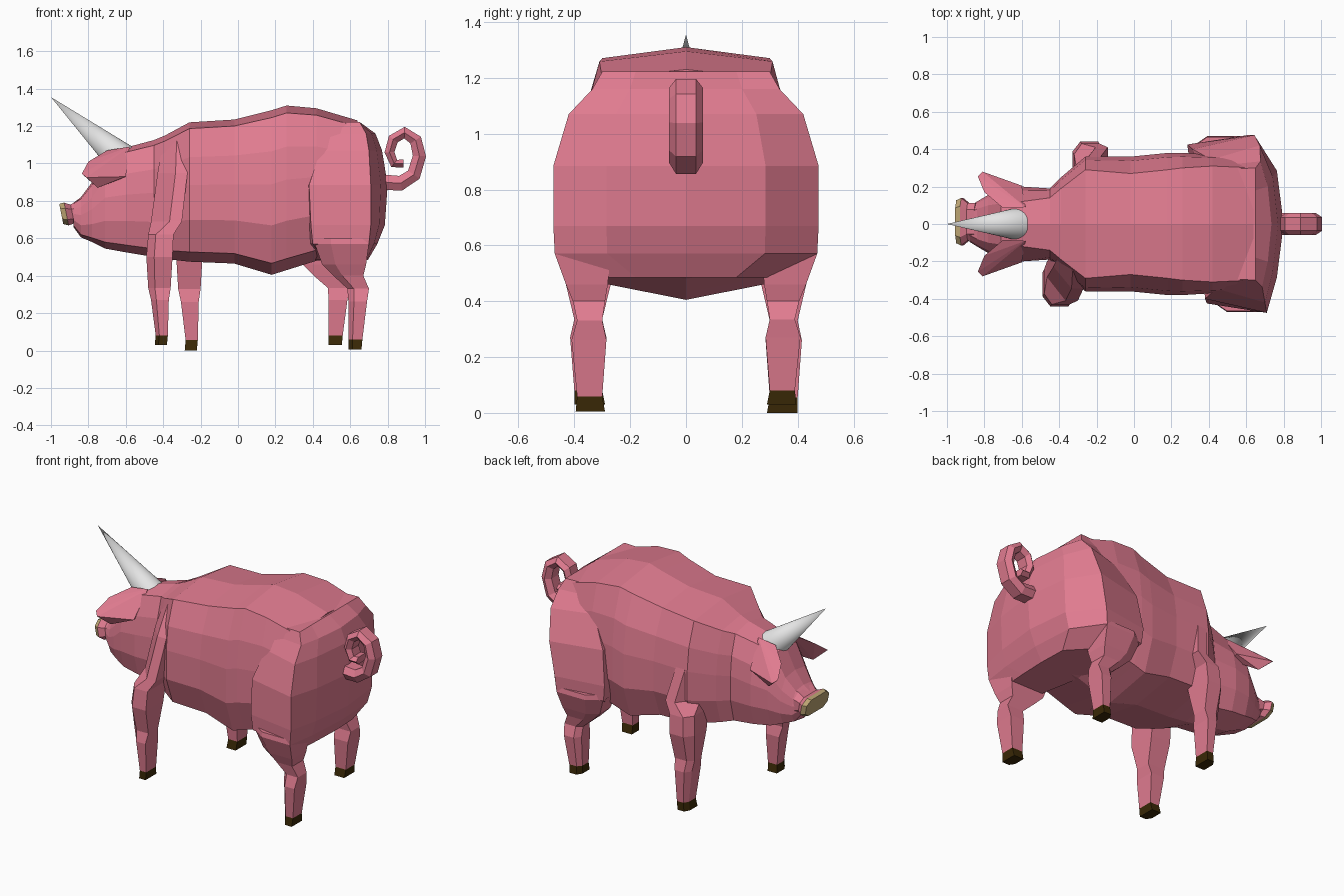
import bpy, bmesh, math
from mathutils import Vector, Matrix

if "Cube" in bpy.data.objects:
    bpy.data.objects.remove(bpy.data.objects["Cube"])


def material(name, rgb):
    m = bpy.data.materials.new(name)
    m.diffuse_color = (*rgb, 1)
    m.use_nodes = True
    m.node_tree.nodes["Principled BSDF"].inputs["Base Color"].default_value = m.diffuse_color
    return m


PINK = material("pink skin", (0.75, 0.20, 0.28))
TAN = material("tan snout", (0.50, 0.37, 0.17))
HOOF = material("dark hoof", (0.043, 0.022, 0.002))
HORN = material("pale horn", (0.78, 0.78, 0.78))


def finish(name, bm, mat):
    bmesh.ops.recalc_face_normals(bm, faces=bm.faces)
    me = bpy.data.meshes.new(name)
    bm.to_mesh(me)
    bm.free()
    me.materials.append(mat)
    ob = bpy.data.objects.new(name, me)
    bpy.context.collection.objects.link(ob)
    return ob


def loft(name, rings, mat):
    """Skin a list of equal-length point rings and cap both ends."""
    bm = bmesh.new()
    vr = [[bm.verts.new(p) for p in r] for r in rings]
    n = len(vr[0])
    for a, b in zip(vr, vr[1:]):
        for i in range(n):
            j = (i + 1) % n
            bm.faces.new((a[i], a[j], b[j], b[i]))
    bm.faces.new(vr[0])
    bm.faces.new(vr[-1])
    return finish(name, bm, mat)


def body_ring(x, zt, zb, w, wt):
    h = zt - zb
    half = [(wt, zt - 0.045 * h), (wt * 0.25 + w * 0.75, zt - 0.25 * h), (w, zt - 0.45 * h),
            (w, zt - 0.70 * h), (0.82 * w, zt - 0.93 * h)]
    ring = [(0, zt)] + half + [(0, zb)] + [(-y, z) for y, z in reversed(half)]
    return [(x, y, z) for y, z in ring]


# Torso and head: x, top, bottom, half width, half width of the back
neck = (-0.45, 1.125, 0.50, 0.19, 0.14)
torso = [neck, (-0.39, 1.15, 0.49, 0.25, 0.19), (-0.26, 1.22, 0.475, 0.36, 0.29),
         (-0.02, 1.235, 0.465, 0.36, 0.27), (0.18, 1.285, 0.405, 0.38, 0.29),
         (0.26, 1.31, 0.43, 0.38, 0.30), (0.42, 1.295, 0.48, 0.37, 0.31),
         (0.64, 1.23, 0.50, 0.36, 0.30)]
head = [(-0.88, 0.79, 0.66, 0.095, 0.06), (-0.84, 0.82, 0.605, 0.12, 0.08),
        (-0.78, 0.90, 0.58, 0.155, 0.10), (-0.71, 1.04, 0.545, 0.185, 0.11),
        (-0.60, 1.085, 0.525, 0.20, 0.12), neck]
loft("torso", [body_ring(*s) for s in torso], PINK)
loft("head", [body_ring(*s) for s in head], PINK)

# Rump with both haunches: z, front x, front y, rear x, rear y, centre x
RUMP = [(1.222, .44, .29, .65, .30, .65), (1.16, .44, .31, .685, .335, .735),
        (1.07, .44, .345, .70, .42, .77), (.885, .38, .40, .71, .475, .80),
        (.67, .39, .425, .71, .475, .785), (.57, .40, .42, .70, .47, .745),
        (.485, .46, .28, .68, .30, .695)]


def rump_ring(z, xf, yf, xr, yr, xc):
    s = -0.105 * min(1, max(0, (1.2 - z) / 0.5))        # left haunch stands further forward
    xm = xr * 0.4 + xc * 0.6
    return [(xf, -yf, z), (xr, -yr, z), (xm, -yr * 0.6, z), (xc, 0, z),
            (xm, yr * 0.6, z), (xr + s, yr, z), (xf + s, yf, z)]


loft("rump", [rump_ring(*r) for r in RUMP], PINK)


# Snout: tilted octagonal rings with a tan end plate
def snout_ring(x, hy, hz, zc=0.73):
    shape = [(1, .5), (.65, 1), (-.65, 1), (-1, .5), (-1, -.5), (-.65, -1), (.65, -1), (1, -.5)]
    return [(x - 0.2 * b * hz, 0.012 + a * hy, zc + b * hz) for a, b in shape]


loft("snout", [snout_ring(-0.84, 0.10, 0.075), snout_ring(-0.885, 0.10, 0.05),
               snout_ring(-0.918, 0.127, 0.061)], PINK)
loft("snout_plate", [snout_ring(-0.918, 0.127, 0.061), snout_ring(-0.945, 0.115, 0.054)], TAN)

# Ears: thick forward-drooping flaps
EAR = [(-.58, .09, 1.09), (-.70, .085, 1.07), (-.80, .17, 1.01), (-.835, .255, .945),
       (-.81, .28, .925), (-.75, .225, .87), (-.60, .205, .93), (-.62, .14, .92)]
for side, label in ((1, "left"), (-1, "right")):
    bm = bmesh.new()
    for x, y, z in EAR:
        bm.verts.new((x, side * y, z))
    bmesh.ops.convex_hull(bm, input=bm.verts)
    finish("ear_" + label, bm, PINK)

# Horn: smooth cone leaning forward, sunk into the forehead
base, tip = Vector((-0.60, 0, 1.005)), Vector((-1.0, 0, 1.355))
axis = tip - base
bm = bmesh.new()
bmesh.ops.create_cone(bm, cap_ends=True, segments=32, radius1=0.092, radius2=0,
                      depth=axis.length, matrix=Matrix.Translation((base + tip) / 2)
                      @ axis.to_track_quat('Z', 'Y').to_matrix().to_4x4())
for f in bm.faces:
    f.smooth = len(f.verts) < 5
finish("horn", bm, HORN)

# Legs: z, x range, inner and outer y; the last row is the sole
HIND = [(.60, .41, .70, .27, .465), (.57, .41, .70, .27, .47), (.46, .45, .685, .28, .43),
        (.40, .51, .67, .29, .405), (.33, .585, .70, .30, .39), (.26, .59, .69, .285, .41),
        (.055, .59, .665, .30, .39), (0, .59, .66, .29, .395)]
FRONT = [(1.12, -.40, -.28, .10, .25), (.95, -.43, -.27, .15, .345), (.69, -.465, -.30, .20, .41),
         (.62, -.48, -.345, .24, .43), (.50, -.49, -.35, .26, .44), (.33, -.48, -.36, .30, .40),
         (.26, -.465, -.37, .285, .415), (.055, -.44, -.375, .30, .40),
         (0, -.445, -.38, .29, .40)]


def leg(name, rows, side, shift, lift):
    rings = []
    for z, x0, x1, yi, yo in rows:
        s = shift * min(1, max(0, (1.2 - z) / 0.5))     # stride moves the lower leg
        z += lift * max(0, 1 - z / 0.4)
        w, d = x1 - x0, yo - yi
        c = 0.3 if z < 0.65 else 0.6                    # the shoulder tapers into the neck
        sec = [(x0, yi), (x1, yi), (x1, yo), (x0 + c * w, yo), (x0, yo - c * d)]
        rings.append([(x + s, side * y, z) for x, y in sec])
    loft(name, rings[:-1], PINK)
    loft(name + "_hoof", rings[-2:], HOOF)


leg("hind_leg_right", HIND, -1, 0, 0.005)
leg("hind_leg_left", HIND, 1, -0.105, 0.03)
leg("front_leg_right", FRONT, -1, 0, 0.03)
leg("front_leg_left", FRONT, 1, 0.16, 0)

# Curly tail: flattened hexagonal tube along a spiral
path = [Vector((x, 0, z)) for x, z in
        [(.76, .90), (.87, .895), (.94, .94), (.97, 1.04), (.95, 1.125), (.89, 1.165),
         (.83, 1.13), (.81, 1.06), (.835, 1.0), (.885, 1.0)]]
rings = []
for i, p in enumerate(path):
    t = (path[min(i + 1, len(path) - 1)] - path[max(i - 1, 0)]).normalized()
    n = Vector((-t.z, 0, t.x))
    r = 0.042 - 0.0022 * i
    rings.append([p + n * r * b + Vector((0, a, 0)) for a, b in
                  [(.06, 0), (.036, 1), (-.036, 1), (-.06, 0), (-.036, -1), (.036, -1)]])
loft("tail", rings, PINK)
